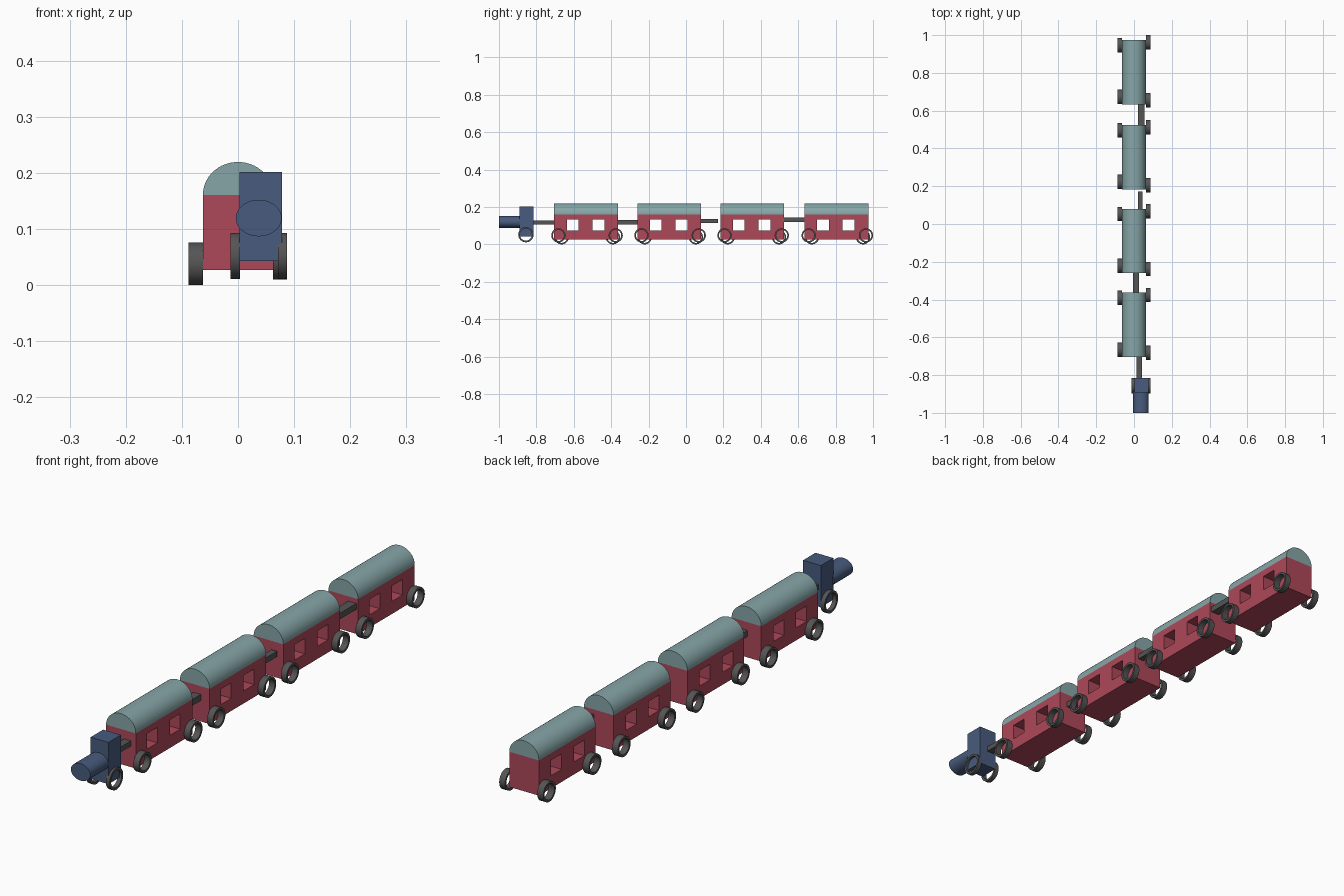
import bpy, bmesh
from math import pi, sin, cos, radians

if "Cube" in bpy.data.objects:
    bpy.data.objects.remove(bpy.data.objects["Cube"])


def material(name, rgb):
    m = bpy.data.materials.new(name)
    m.diffuse_color = (*rgb, 1)
    m.use_nodes = True
    m.node_tree.nodes["Principled BSDF"].inputs["Base Color"].default_value = m.diffuse_color
    return m


RED = material("red_paint", (0.42, 0.065, 0.10))
TEAL = material("teal_paint", (0.24, 0.38, 0.39))
BLUE = material("blue_paint", (0.065, 0.105, 0.205))
DARK = material("dark_rubber", (0.09, 0.09, 0.09))

ALONG_X = (pi / 2, 0, pi / 2)   # profile drawn in (y, z)
ALONG_Y = (pi / 2, 0, 0)        # profile drawn in (x, z)


def extrude(name, loops, depth, rot, loc, mat):
    """Extrude a flat profile (outer loop first, then holes) about its centre."""
    cu = bpy.data.curves.new(name, "CURVE")
    cu.dimensions = "2D"
    cu.fill_mode = "BOTH"
    cu.extrude = depth / 2
    for pts in loops:
        s = cu.splines.new("POLY")
        s.points.add(len(pts) - 1)
        for p, (a, b) in zip(s.points, pts):
            p.co = (a, b, 0, 1)
        s.use_cyclic_u = True
    ob = bpy.data.objects.new(name, cu)
    bpy.context.collection.objects.link(ob)
    ob.rotation_euler, ob.location = rot, loc
    bpy.ops.object.select_all(action="DESELECT")
    ob.select_set(True)
    bpy.context.view_layer.objects.active = ob
    bpy.ops.object.convert(target="MESH")
    ob = bpy.context.object
    ob.name = name
    bm = bmesh.new()
    bm.from_mesh(ob.data)
    bmesh.ops.remove_doubles(bm, verts=bm.verts, dist=1e-5)
    bmesh.ops.recalc_face_normals(bm, faces=bm.faces)
    bm.to_mesh(ob.data)
    bm.free()
    ob.data.materials.clear()
    ob.data.materials.append(mat)
    bpy.ops.object.shade_smooth_by_angle(angle=radians(30))
    return ob


def rect(a0, a1, b0, b1):
    return [(a0, b0), (a1, b0), (a1, b1), (a0, b1)]


def arc(ra, rb, n=40, sweep=2 * pi):
    steps = n if sweep >= 2 * pi else n + 1
    return [(ra * cos(sweep * i / n), rb * sin(sweep * i / n)) for i in range(steps)]


def box(name, x0, x1, y0, y1, z0, z1, mat):
    return extrude(name, [rect(y0, y1, z0, z1)], x1 - x0, ALONG_X,
                   ((x0 + x1) / 2, 0, 0), mat)


def wheel(name, x0, x1, y, z, r):
    extrude(name, [arc(r, r), arc(r * 0.78, r * 0.78)], x1 - x0, ALONG_X,
            ((x0 + x1) / 2, y, z), DARK)


# Carriages: body with windows cut right through, round roof, four ring wheels
for i, yc in enumerate((-0.534, -0.09, 0.354, 0.804), 1):
    windows = [rect(a, a + 0.063, 0.075, 0.134) for a in (-0.103, 0.034)]
    extrude(f"carriage_{i}_body", [rect(-0.1705, 0.1705, 0.027, 0.161)] + windows,
            0.125, ALONG_X, (0, yc, 0), RED)
    extrude(f"carriage_{i}_roof", [arc(0.0625, 0.0585, 32, pi)],
            0.341, ALONG_Y, (0, yc, 0.161), TEAL)
    for end, right, left in (("front", -0.148, -0.131), ("back", 0.158, 0.143)):
        wheel(f"carriage_{i}_{end}_right_wheel", 0.0625, 0.087, yc + right, 0.048, 0.038)
        wheel(f"carriage_{i}_{end}_left_wheel", -0.088, -0.0625, yc + left, 0.038, 0.038)

# Engine: cab, oval boiler and two ring wheels
box("engine_cab", 0.003, 0.078, -0.891, -0.816, 0.043, 0.202, BLUE)
extrude("engine_boiler", [arc(0.041, 0.0325)], 0.115, ALONG_Y,
        (0.037, -0.9425, 0.1195), BLUE)
wheel("engine_left_wheel", -0.013, 0.004, -0.856, 0.052, 0.041)
wheel("engine_right_wheel", 0.071, 0.087, -0.856, 0.052, 0.041)

# Couplings between the vehicles
for i, (x0, x1, y0, y1, z0, z1) in enumerate((
        (0.013, 0.042, -0.82, -0.695, 0.107, 0.127),
        (-0.005, 0.026, -0.373, -0.25, 0.107, 0.130),
        (0.021, 0.045, 0.07, 0.171, 0.114, 0.135),
        (0.021, 0.055, 0.514, 0.643, 0.120, 0.143)), 1):
    box(f"coupling_{i}", x0, x1, y0, y1, z0, z1, DARK)
